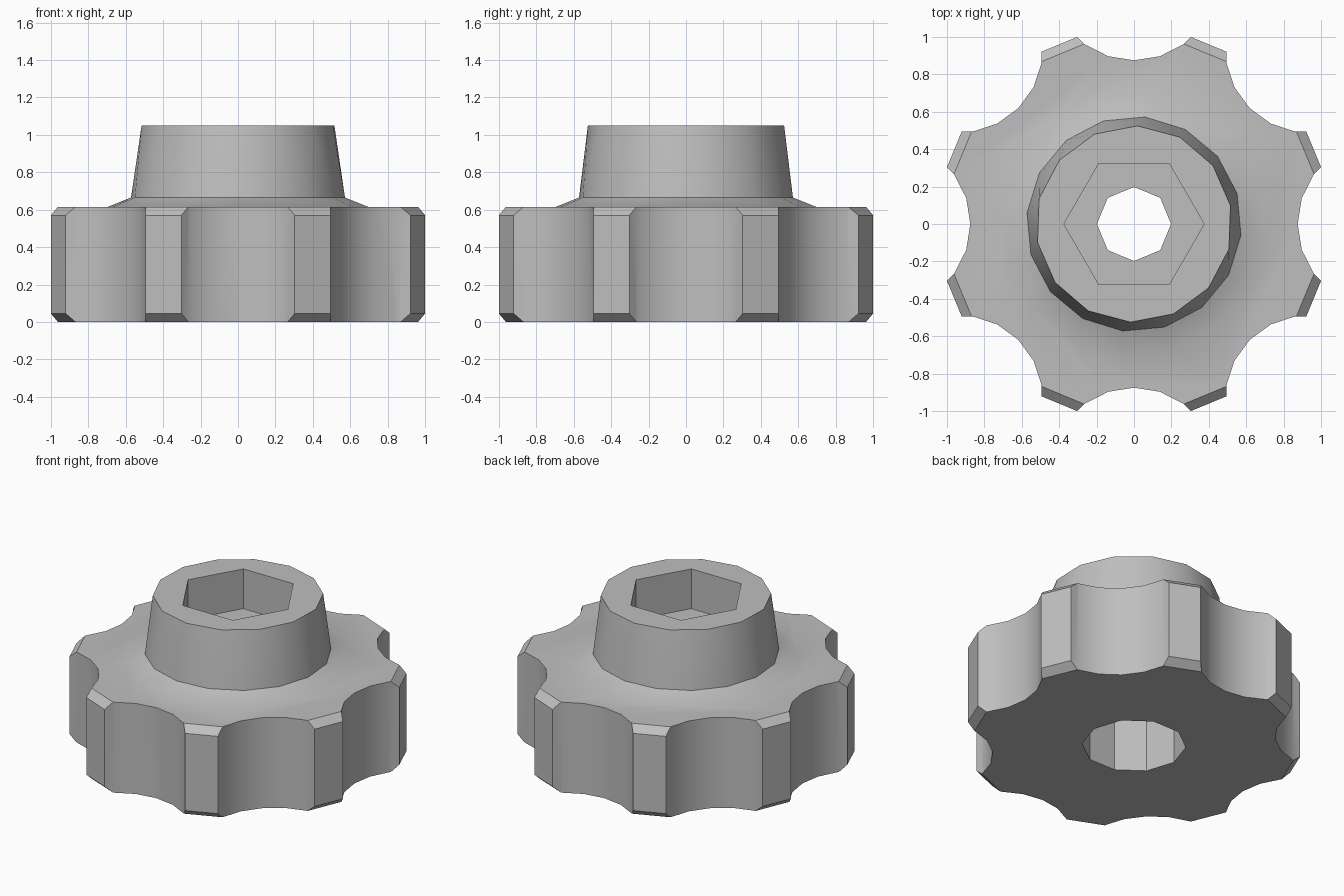
import bpy, bmesh
from math import sin, cos, pi, radians

old = bpy.data.objects.get("Cube")
if old:
    bpy.data.objects.remove(old, do_unlink=True)

# Single plain material
grey = bpy.data.materials.new("plain grey")
grey.use_nodes = True
colour = (0.52, 0.52, 0.52, 1)
grey.diffuse_color = colour
grey.node_tree.nodes["Principled BSDF"].inputs["Base Color"].default_value = colour


def solid(name, rings, centre=(0, 0)):
    """Convex solid through polygon rings given as (radius, z, sides, phase)."""
    bm = bmesh.new()
    for radius, z, sides, phase in rings:
        for i in range(sides):
            a = radians(phase) + 2 * pi * i / sides
            bm.verts.new((centre[0] + radius * cos(a), centre[1] + radius * sin(a), z))
    bmesh.ops.convex_hull(bm, input=bm.verts)
    bmesh.ops.dissolve_limit(bm, angle_limit=radians(0.5), verts=bm.verts, edges=bm.edges)
    bmesh.ops.recalc_face_normals(bm, faces=bm.faces)
    mesh = bpy.data.meshes.new(name)
    bm.to_mesh(mesh)
    bm.free()
    mesh.materials.append(grey)
    obj = bpy.data.objects.new(name, mesh)
    bpy.context.collection.objects.link(obj)
    return obj


def prism(name, radius, low, high, sides, phase=0, centre=(0, 0)):
    return solid(name, [(radius, low, sides, phase), (radius, high, sides, phase)], centre)


def combine(target, tool, operation):
    mod = target.modifiers.new(tool.name, "BOOLEAN")
    mod.operation, mod.object, mod.solver = operation, tool, "EXACT"
    bpy.context.view_layer.objects.active = target
    bpy.ops.object.modifier_apply(modifier=mod.name)
    bpy.data.objects.remove(tool, do_unlink=True)


# Octagonal grip with chamfered rims
TOP = 0.615
full, inset, chamfer = 1.126, 1.073, 0.045
knob = solid("grip_knob", [(inset, 0, 8, 0), (full, chamfer, 8, 0),
                           (full, TOP - chamfer, 8, 0), (inset, TOP, 8, 0)])

# Finger scallops at the octagon corners
for k in range(8):
    a = k * pi / 4
    combine(knob, prism("scallop", 0.447, -0.2, 1, 20, 45 * k,
                        (1.322 * cos(a), 1.322 * sin(a))), "DIFFERENCE")

# Flared skirt and raised collar
combine(knob, solid("skirt", [(0.70, 0.4, 16, -6), (0.70, TOP, 16, -6),
                              (0.575, 0.665, 16, -6)]), "UNION")
combine(knob, solid("collar", [(0.575, 0.5, 16, -6), (0.575, 0.665, 16, -6),
                               (0.525, 0.79, 14, 88), (0.525, 1.05, 14, 88)]), "UNION")

# Hexagonal socket, through hole and wider bore underneath
combine(knob, prism("hex_socket", 0.375, 0.78, 1.3, 6), "DIFFERENCE")
combine(knob, prism("through_hole", 0.198, -0.2, 1.2, 8), "DIFFERENCE")
combine(knob, prism("bottom_bore", 0.32, -0.2, 0.55, 10), "DIFFERENCE")

bpy.ops.object.select_all(action="DESELECT")
knob.select_set(True)
bpy.context.view_layer.objects.active = knob
bpy.ops.object.shade_smooth_by_angle(angle=radians(30))
